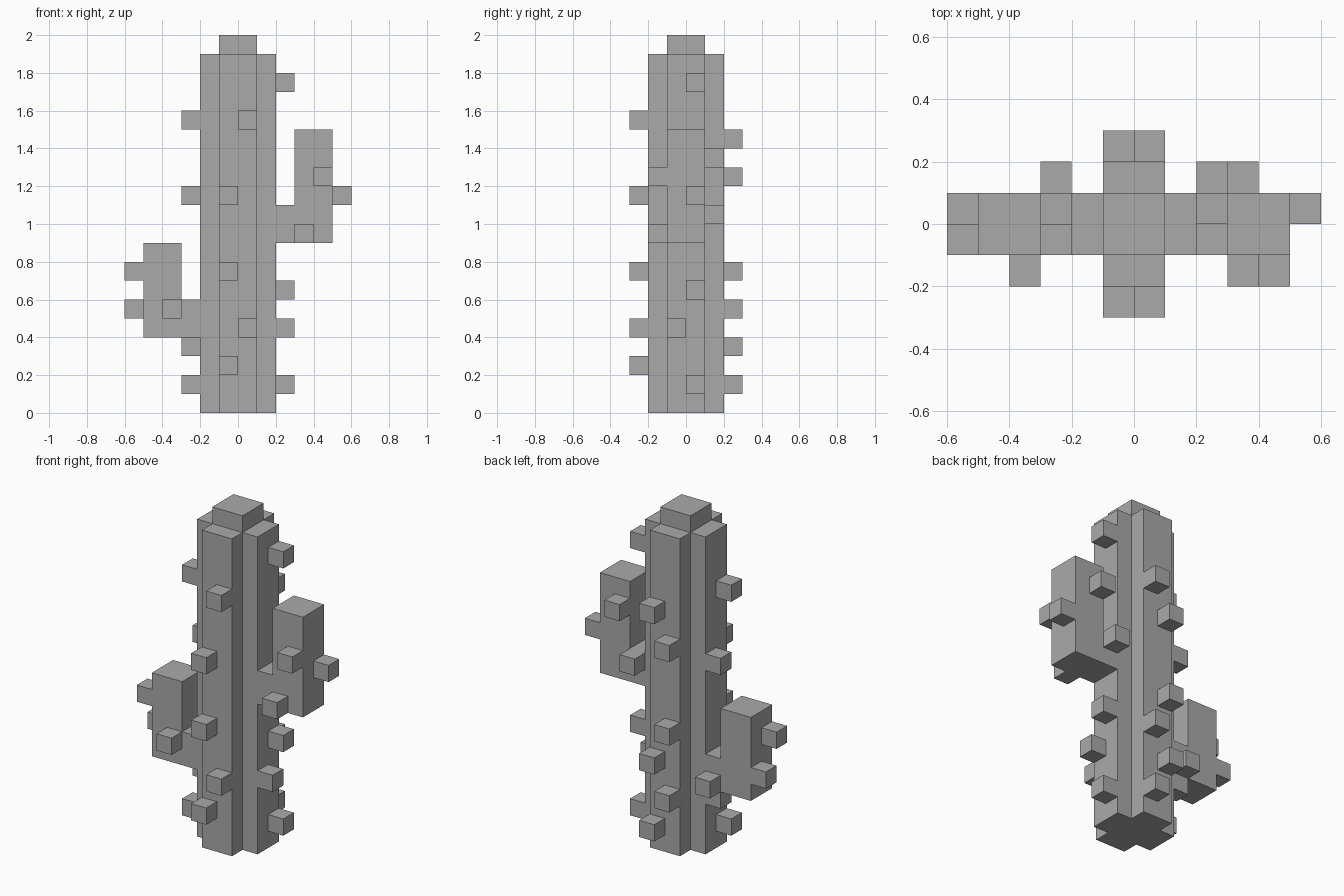
import bpy, bmesh
from mathutils import Vector

U = 0.1  # one block

cube = bpy.data.objects.get("Cube")
if cube:
    bpy.data.objects.remove(cube, do_unlink=True)

grey = bpy.data.materials.new("plain_grey")
grey.use_nodes = True
colour = (0.4, 0.4, 0.4, 1)
grey.diffuse_color = colour
grey.node_tree.nodes["Principled BSDF"].inputs["Base Color"].default_value = colour


def finish(name, bm):
    bmesh.ops.recalc_face_normals(bm, faces=bm.faces)
    mesh = bpy.data.meshes.new(name)
    bm.to_mesh(mesh)
    bm.free()
    mesh.materials.append(grey)
    obj = bpy.data.objects.new(name, mesh)
    bpy.context.scene.collection.objects.link(obj)


def extrude(name, points, offset):
    """Flat outline, in blocks, pushed along an offset."""
    bm = bmesh.new()
    face = bm.faces.new([bm.verts.new(Vector(p) * U) for p in points])
    new = bmesh.ops.extrude_face_region(bm, geom=[face], use_keep_orig=True)
    verts = [g for g in new["geom"] if isinstance(g, bmesh.types.BMVert)]
    bmesh.ops.translate(bm, verts=verts, vec=Vector(offset) * U)
    finish(name, bm)


def spikes(name, corners):
    """One-block cubes given by their lowest corner."""
    bm = bmesh.new()
    for c in corners:
        made = bmesh.ops.create_cube(bm, size=U)
        centre = (Vector(c) + Vector((0.5, 0.5, 0.5))) * U
        bmesh.ops.translate(bm, verts=made["verts"], vec=centre)
    finish(name, bm)


# Ribbed trunk with a cross section, and its cap
quarter = [(2, -1), (2, 1), (1, 1)]
cross = []
for turn in range(4):
    for x, y in quarter:
        for _ in range(turn):
            x, y = -y, x
        cross.append((x, y, 0))
extrude("trunk", cross, (0, 0, 19))
extrude("cap", [(-1, -1, 19), (1, -1, 19), (1, 1, 19), (-1, 1, 19)], (0, 0, 1))


# Elbow arms
def arm(name, side, low, high):
    outline = [(2, low), (5, low), (5, high), (3, high), (3, low + 2), (2, low + 2)]
    extrude(name, [(side * x, -1, z) for x, z in outline], (0, 2, 0))


arm("left_arm", 1, 9, 15)
arm("right_arm", -1, 4, 9)

# Trunk spikes: (sideways place, height) on each face
spikes("front_spikes", [(x, -3, z) for x, z in
                        [(0, 15), (-1, 11), (-1, 7), (0, 4), (-1, 2)]])
spikes("back_spikes", [(x, 2, z) for x, z in
                       [(0, 14), (-1, 12), (-1, 7), (0, 5), (-1, 3), (0, 1)]])
spikes("left_spikes", [(2, y, z) for y, z in
                       [(0, 17), (0, 6), (-1, 4), (0, 1)]])
spikes("right_spikes", [(-3, y, z) for y, z in
                        [(-1, 15), (0, 11), (0, 3), (-1, 1)]])

# Arm spikes
spikes("left_arm_spikes", [(4, -2, 12), (3, -2, 9), (5, 0, 11),
                           (3, 1, 13), (2, 1, 10)])
spikes("right_arm_spikes", [(-4, -2, 5), (-6, -1, 7), (-6, 0, 5), (-3, 1, 4)])
